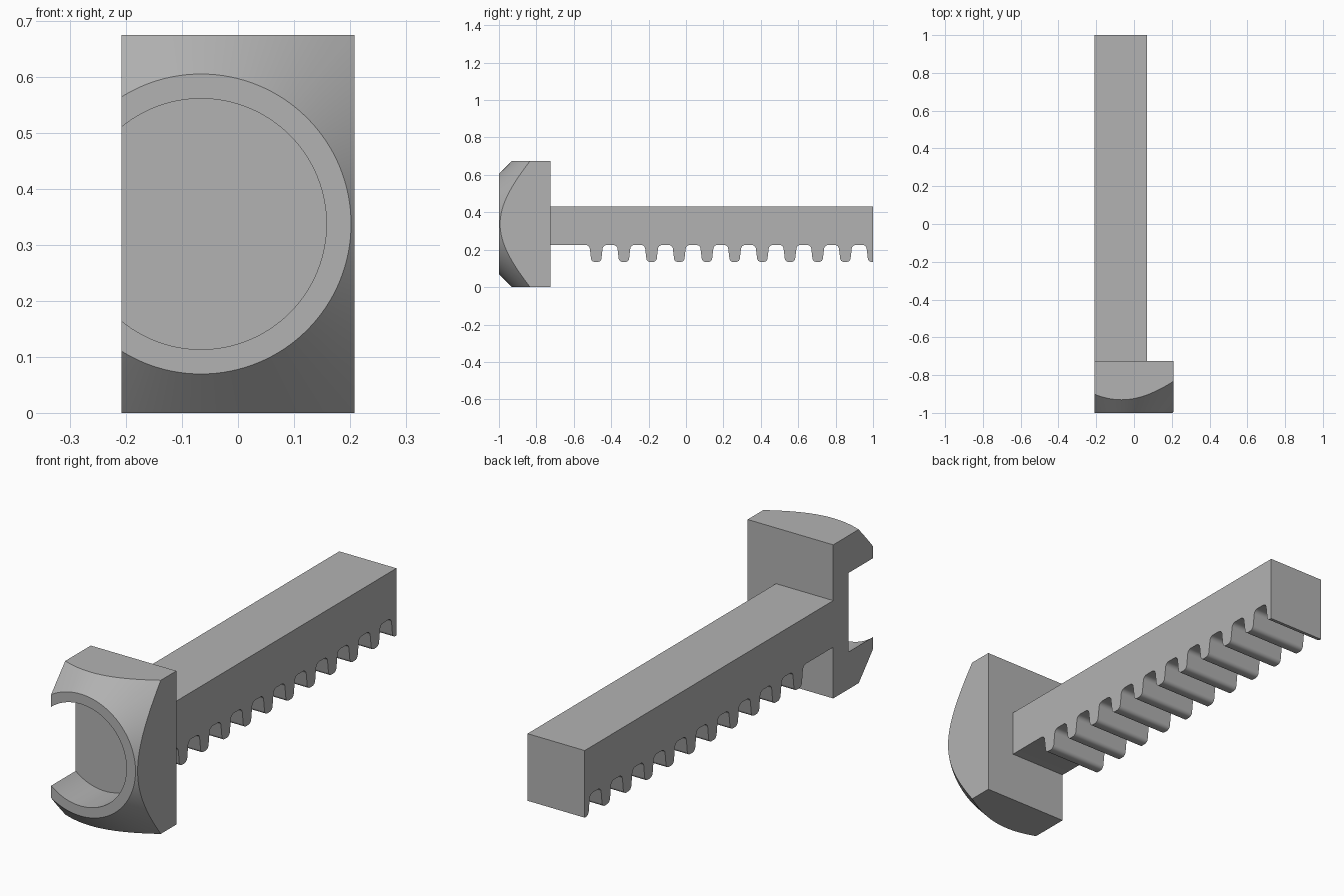
import bpy, math
from mathutils import Matrix, Vector

cube = bpy.data.objects.get("Cube")
if cube:
    bpy.data.objects.remove(cube, do_unlink=True)

import bmesh

GREY = (0.45, 0.45, 0.45, 1)
grey = bpy.data.materials.new("plain grey")
grey.use_nodes = True
grey.diffuse_color = GREY
grey.node_tree.nodes["Principled BSDF"].inputs["Base Color"].default_value = GREY

LEFT, RIGHT = -0.208, 0.208      # head sides
FRONT, BACK = -1.0, -0.725       # head front and back
HEIGHT = 0.675
HUB_X, HUB_Z = -0.066, HEIGHT / 2


def add_object(name, bm):
    bmesh.ops.recalc_face_normals(bm, faces=bm.faces)
    mesh = bpy.data.meshes.new(name)
    bm.to_mesh(mesh)
    bm.free()
    mesh.materials.append(grey)
    obj = bpy.data.objects.new(name, mesh)
    bpy.context.collection.objects.link(obj)
    return obj


def box(name, low, high):
    bm = bmesh.new()
    low, high = Vector(low), Vector(high)
    bmesh.ops.create_cube(bm, size=1, matrix=Matrix.Translation((low + high) / 2)
                          @ Matrix.Diagonal((*(high - low), 1)))
    return add_object(name, bm)


def cone_along_y(name, y0, r0, y1, r1):
    bm = bmesh.new()
    place = (Matrix.Translation((HUB_X, (y0 + y1) / 2, HUB_Z))
             @ Matrix.Rotation(-math.pi / 2, 4, 'X'))
    bmesh.ops.create_cone(bm, cap_ends=True, segments=128, radius1=r0,
                          radius2=r1, depth=y1 - y0, matrix=place)
    return add_object(name, bm)


def boolean(obj, tool, operation):
    mod = obj.modifiers.new(tool.name, 'BOOLEAN')
    mod.operation, mod.solver, mod.object = operation, 'EXACT', tool
    bpy.context.view_layer.objects.active = obj
    bpy.ops.object.modifier_apply(modifier=mod.name)
    bpy.data.objects.remove(tool, do_unlink=True)


def smooth(obj):
    bpy.ops.object.select_all(action='DESELECT')
    obj.select_set(True)
    bpy.context.view_layer.objects.active = obj
    bpy.ops.object.shade_smooth_by_angle(angle=math.radians(30))


# Head: block trimmed by a 45 degree cone, with a round pocket open at one side
head = box("head", (LEFT, FRONT, 0), (RIGHT, BACK, HEIGHT))
rim, reach = 0.268, 0.3
boolean(head, cone_along_y("chamfer_cone", FRONT, rim, FRONT + reach, rim + reach), 'INTERSECT')
boolean(head, cone_along_y("pocket", FRONT - 0.1, 0.224, -0.83, 0.224), 'DIFFERENCE')
smooth(head)

# Rack bar: side profile with rounded teeth, extruded across the width
ROOT, TIP, TOP, END, PITCH, TEETH = 0.225, 0.135, 0.43, 1.0, 0.148, 11


def arc(cy, cz, r, start, stop, steps=5):
    angles = [math.radians(start + (stop - start) * i / steps) for i in range(steps + 1)]
    return [(cy + r * math.cos(a), cz + r * math.sin(a)) for a in angles]


# Half tooth, from the root fillet down to the tip fillet
half = arc(-0.056, ROOT - 0.022, 0.022, 90, 10) + arc(-0.008, TIP + 0.02, 0.02, 190, 270)
profile = [(END, TOP), (BACK, TOP), (BACK, ROOT)]
for k in reversed(range(TEETH)):
    centre = END - k * PITCH
    profile += [(centre + y, z) for y, z in half]
    if k:
        profile += [(centre - y, z) for y, z in reversed(half)]
profile.append((END, TIP))

bm = bmesh.new()
face = bm.faces.new([bm.verts.new((LEFT, y, z)) for y, z in profile])
side = bmesh.ops.extrude_face_region(bm, geom=[face])
bmesh.ops.translate(bm, vec=(0.07 - LEFT, 0, 0),
                    verts=[v for v in side["geom"] if isinstance(v, bmesh.types.BMVert)])
smooth(add_object("rack_bar", bm))
